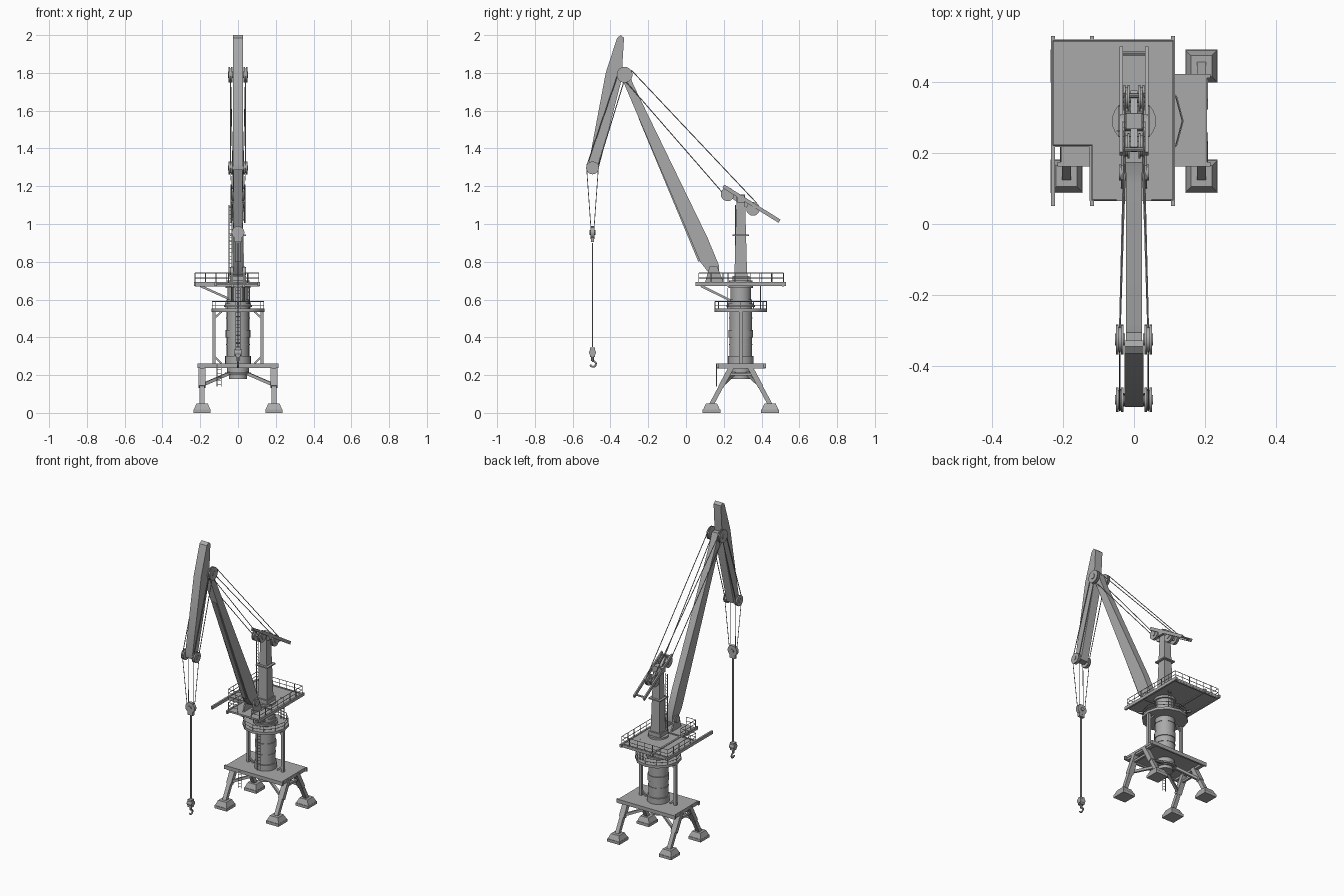
import bpy, bmesh, math
from mathutils import Matrix, Vector

cube = bpy.data.objects.get("Cube")
if cube:
    bpy.data.objects.remove(cube)

steel = bpy.data.materials.new("grey_steel")
steel.use_nodes = True
GREY = (0.4, 0.4, 0.4, 1)
steel.diffuse_color = GREY
steel.node_tree.nodes["Principled BSDF"].inputs["Base Color"].default_value = GREY
CY = 0.29  # column axis


def part(name, build):
    bm = bmesh.new()
    build(bm)
    bmesh.ops.recalc_face_normals(bm, faces=bm.faces)
    mesh = bpy.data.meshes.new(name)
    bm.to_mesh(mesh)
    bm.free()
    mesh.shade_smooth()
    mesh.set_sharp_from_angle(angle=math.radians(35))
    mesh.materials.append(steel)
    obj = bpy.data.objects.new(name, mesh)
    bpy.context.collection.objects.link(obj)
    return obj


def frame(a, b):
    a, b = Vector(a), Vector(b)
    d = (b - a).normalized()
    side = d.cross(Vector((0, 0, 1)))
    side = side.normalized() if side.length > 1e-4 else Vector((1, 0, 0))
    rot = Matrix((side, d.cross(side), d)).transposed().to_4x4()
    return Matrix.Translation((a + b) / 2) @ rot, (b - a).length


def box(bm, x0, x1, y0, y1, z0, z1):
    m = Matrix.Translation(((x0 + x1) / 2, (y0 + y1) / 2, (z0 + z1) / 2))
    bmesh.ops.create_cube(bm, size=1, matrix=m @ Matrix.Diagonal((x1 - x0, y1 - y0, z1 - z0, 1)))


def beam(bm, a, b, w, h):
    m, length = frame(a, b)
    bmesh.ops.create_cube(bm, size=1, matrix=m @ Matrix.Diagonal((w, h, length, 1)))


def rod(bm, a, b, r, n=6, r2=None):
    m, length = frame(a, b)
    bmesh.ops.create_cone(bm, cap_ends=True, segments=n, radius1=r,
                          radius2=r if r2 is None else r2, depth=length, matrix=m)


def drum(bm, z0, z1, r, n=24, r2=None):
    rod(bm, (0, CY, z0), (0, CY, z1), r, n, r2)


def prism(bm, outline, x0, x1):
    face = bm.faces.new([bm.verts.new((x0, y, z)) for y, z in outline])
    new = bmesh.ops.extrude_face_region(bm, geom=[face])["geom"]
    bmesh.ops.translate(bm, vec=(x1 - x0, 0, 0), verts=[v for v in new if isinstance(v, bmesh.types.BMVert)])


def sheave(bm, x0, x1, y, z, r):
    # grooved wheel with hub
    t = (x1 - x0) / 3
    for i, k in enumerate((1, 0.82, 1)):
        rod(bm, (x0 + i * t, y, z), (x0 + (i + 1) * t, y, z), r * k, 20)
    rod(bm, (x0 - 0.004, y, z), (x1 + 0.004, y, z), r * 0.4, 12)


def railing(bm, pts, h, step=0.06):
    for a, b in zip(pts, pts[1:]):
        a, b = Vector(a), Vector(b)
        n = max(1, round((b - a).length / step))
        for k in (0.5, 1):
            up = Vector((0, 0, h * k))
            rod(bm, a + up, b + up, 0.002)
        for i in range(n + 1):
            p = a.lerp(b, i / n)
            rod(bm, p, p + Vector((0, 0, h)), 0.002)


def ladder(bm, x, y, z0, z1, w=0.022):
    for s in (-1, 1):
        rod(bm, (x + s * w / 2, y, z0), (x + s * w / 2, y, z1), 0.002)
    for i in range(int((z1 - z0) / 0.02)):
        z = z0 + 0.01 + i * 0.02
        rod(bm, (x - w / 2, y, z), (x + w / 2, y, z), 0.0015)


# Feet, splayed legs and braces
def feet(bm):
    for x in (-0.19, 0.19):
        for y in (0.135, 0.445):
            box(bm, x - 0.045, x + 0.045, y - 0.047, y + 0.047, 0, 0.018)
            m = Matrix.Translation((x, y, 0.034)) @ Matrix.Rotation(math.pi / 4, 4, "Z")
            bmesh.ops.create_cone(bm, cap_ends=True, segments=4, radius1=0.062,
                                  radius2=0.042, depth=0.032, matrix=m)


def legs(bm):
    for x in (-0.19, 0.19):
        for s in (-1, 1):
            foot = Vector((x, CY + s * 0.155, 0.045))
            top = Vector((x, CY + s * 0.045, 0.25))
            beam(bm, foot, top, 0.026, 0.024)
            beam(bm, foot.lerp(top, 0.45), top, 0.036, 0.028)
            mid = foot.lerp(top, 0.5)
            beam(bm, mid, (math.copysign(0.045, x), CY + s * 0.035, 0.21), 0.016, 0.016)
        beam(bm, (x, CY - 0.06, 0.205), (x, CY + 0.06, 0.205), 0.014, 0.014)


def portal(bm):
    box(bm, -0.205, 0.205, 0.165, 0.42, 0.248, 0.262)
    for y in (0.168, 0.417):
        box(bm, -0.215, 0.215, y - 0.006, y + 0.006, 0.238, 0.262)
    for x in (-0.19, 0.19):
        box(bm, x - 0.012, x + 0.012, 0.165, 0.42, 0.235, 0.25)
    # posts with knee braces
    for s in (-1, 1):
        beam(bm, (s * 0.127, CY, 0.26), (s * 0.127, CY, 0.54), 0.018, 0.018)
        for z, zz in ((0.30, 0.262), (0.50, 0.535)):
            beam(bm, (s * 0.127, CY, z), (s * 0.088, CY, zz), 0.01, 0.01)


part("feet", feet)
part("legs", legs)
part("portal_frame", portal)


# Column with collars
def column(bm):
    for z0, z1, r in ((0.18, 0.2, 0.048), (0.2, 0.262, 0.058), (0.205, 0.215, 0.07),
                      (0.262, 0.3, 0.068), (0.3, 0.6, 0.06), (0.4, 0.44, 0.065),
                      (0.36, 0.366, 0.063), (0.5, 0.506, 0.063), (0.6, 0.68, 0.055),
                      (0.57, 0.58, 0.066), (0.66, 0.675, 0.066)):
        drum(bm, z0, z1, r)


def gallery(bm):
    drum(bm, 0.535, 0.552, 0.14, 12)
    drum(bm, 0.56, 0.572, 0.075)
    ring = [(0.136 * math.cos(i * math.pi / 6), CY + 0.136 * math.sin(i * math.pi / 6), 0.55)
            for i in range(13)]
    railing(bm, ring, 0.04)


part("column", column)
part("ring_gallery", gallery)


def ladders(bm):
    ladder(bm, 0.0, 0.218, 0.26, 0.66)
    ladder(bm, -0.1, 0.162, 0.14, 0.262)
    ladder(bm, 0.05, 0.395, 0.55, 0.69)
    ladder(bm, -0.04, 0.262, 0.72, 1.1, 0.016)


part("ladders", ladders)


# Slewing deck
def deck(bm):
    box(bm, -0.125, 0.115, 0.065, 0.52, 0.677, 0.688)
    box(bm, -0.226, -0.125, 0.22, 0.52, 0.677, 0.688)
    for x in (-0.228, -0.118, 0.11):
        box(bm, x - 0.006, x + 0.006, 0.05, 0.53, 0.672, 0.692)
    for y in (0.222, 0.514):
        box(bm, -0.228, 0.115, y - 0.005, y + 0.005, 0.67, 0.692)
    beam(bm, (-0.2, CY, 0.672), (-0.05, CY, 0.605), 0.012, 0.012)
    for x in (-0.03, 0.03):
        beam(bm, (x, 0.08, 0.672), (x, 0.235, 0.595), 0.012, 0.012)
    drum(bm, 0.688, 0.7, 0.062)


def deck_rails(bm):
    z = 0.688
    railing(bm, [(-0.05, 0.068, z), (-0.118, 0.068, z), (-0.118, 0.222, z), (-0.228, 0.222, z),
                 (-0.228, 0.516, z), (0.11, 0.516, z), (0.11, 0.068, z), (0.05, 0.068, z)], 0.052)


part("deck", deck)
part("deck_railing", deck_rails)


# Tapered tower and tilted head
def tower(bm):
    box(bm, -0.042, 0.042, CY - 0.045, CY + 0.045, 0.688, 0.725)
    m = Matrix.Translation((0, CY, 0.935)) @ Matrix.Rotation(math.pi / 4, 4, "Z")
    bmesh.ops.create_cone(bm, cap_ends=True, segments=4, radius1=0.048, radius2=0.031, depth=0.44, matrix=m)
    box(bm, -0.043, 0.043, CY - 0.043, CY + 0.043, 0.937, 0.945)
    box(bm, -0.038, 0.038, CY - 0.02, CY + 0.02, 1.115, 1.15)


HEAD_A, HEAD_B = Vector((0, 0.198, 1.2)), Vector((0, 0.495, 1.015))


def head(bm):
    for x in (-0.04, 0.032):
        off = Vector((x + 0.004, 0, 0))
        beam(bm, HEAD_A + off, HEAD_B + off, 0.009, 0.02)
    for t in (0.04, 0.3, 0.55, 0.95):
        p = HEAD_A.lerp(HEAD_B, t)
        rod(bm, p - Vector((0.036, 0, 0)), p + Vector((0.036, 0, 0)), 0.006, 8)
    for x in (-0.03, 0.012):
        sheave(bm, x, x + 0.018, 0.22, 1.157, 0.036)
        sheave(bm, x, x + 0.018, 0.355, 1.08, 0.036)
    beam(bm, (0, 0.21, 1.17), (0, 0.37, 1.07), 0.02, 0.025)


part("tower", tower)
part("tower_head", head)


# Main boom, walkway and foot brackets
def boom(bm):
    prism(bm, [(0.175, 0.735), (0.125, 0.735), (0.075, 0.8), (-0.335, 1.76), (-0.335, 1.81),
               (-0.305, 1.81), (-0.28, 1.74), (0.115, 0.925), (0.175, 0.78)], -0.023, 0.023)
    beam(bm, (0, -0.246, 1.56), (0, 0.07, 0.802), 0.03, 0.01)
    for s in (-1, 1):
        prism(bm, [(0.1, 0.688), (0.2, 0.688), (0.165, 0.775), (0.125, 0.775)], s * 0.027, s * 0.036)
    rod(bm, (-0.042, 0.145, 0.75), (0.042, 0.145, 0.75), 0.022, 16)


# Fly jib and its wheels
def fly_jib(bm):
    prism(bm, [(-0.345, 2.0), (-0.328, 1.985), (-0.342, 1.76), (-0.465, 1.285), (-0.51, 1.285),
               (-0.515, 1.32), (-0.425, 1.8), (-0.365, 1.985)], -0.027, 0.027)


def jib_wheels(bm):
    for x in (-0.05, 0.03):
        sheave(bm, x, x + 0.02, -0.325, 1.79, 0.042)
        sheave(bm, x, x + 0.02, -0.495, 1.297, 0.034)


part("main_boom", boom)
part("fly_jib", fly_jib)
part("jib_wheels", jib_wheels)


# Ropes
def ropes(bm):
    runs = [((-0.29, 1.815), (0.375, 1.11)), ((-0.315, 1.75), (0.19, 1.17)),
            ((-0.33, 1.75), (-0.465, 1.31)), ((-0.365, 1.78), (-0.525, 1.31))]
    for s in (-1, 1):
        for (y0, z0), (y1, z1) in runs:
            x1 = 0.024 if y1 > 0 else 0.04
            rod(bm, (s * 0.04, y0, z0), (s * x1, y1, z1), 0.0025)
        for y, yy in ((-0.526, -0.502), (-0.464, -0.488)):
            rod(bm, (s * 0.04, y, 1.297), (s * 0.022, yy, 0.96), 0.002)
        rod(bm, (s * 0.004, -0.495, 0.9), (s * 0.004, -0.495, 0.35), 0.003)


def hook_blocks(bm):
    rod(bm, (0, -0.505, 0.955), (0, -0.485, 0.955), 0.034, 16)
    box(bm, -0.02, 0.02, -0.504, -0.486, 0.905, 0.985)
    rod(bm, (0, -0.511, 0.955), (0, -0.479, 0.955), 0.012, 10)
    box(bm, -0.014, 0.014, -0.508, -0.482, 0.295, 0.345)
    rod(bm, (-0.018, -0.495, 0.32), (0.018, -0.495, 0.32), 0.018, 14)
    rod(bm, (0, -0.495, 0.3), (0, -0.495, 0.275), 0.008, 10)


part("ropes", ropes)
part("hook_blocks", hook_blocks)

# Curved hook
curve = bpy.data.curves.new("hook", "CURVE")
curve.dimensions = "3D"
curve.bevel_depth = 0.005
curve.bevel_resolution = 2
curve.use_fill_caps = True
spline = curve.splines.new("POLY")
spline.points.add(11)
for i, p in enumerate(spline.points):
    a = math.radians(110 - i * 25)
    p.co = (0, -0.492 + 0.015 * math.cos(a), 0.259 + 0.015 * math.sin(a), 1)
curve.materials.append(steel)
bpy.context.collection.objects.link(bpy.data.objects.new("hook", curve))
